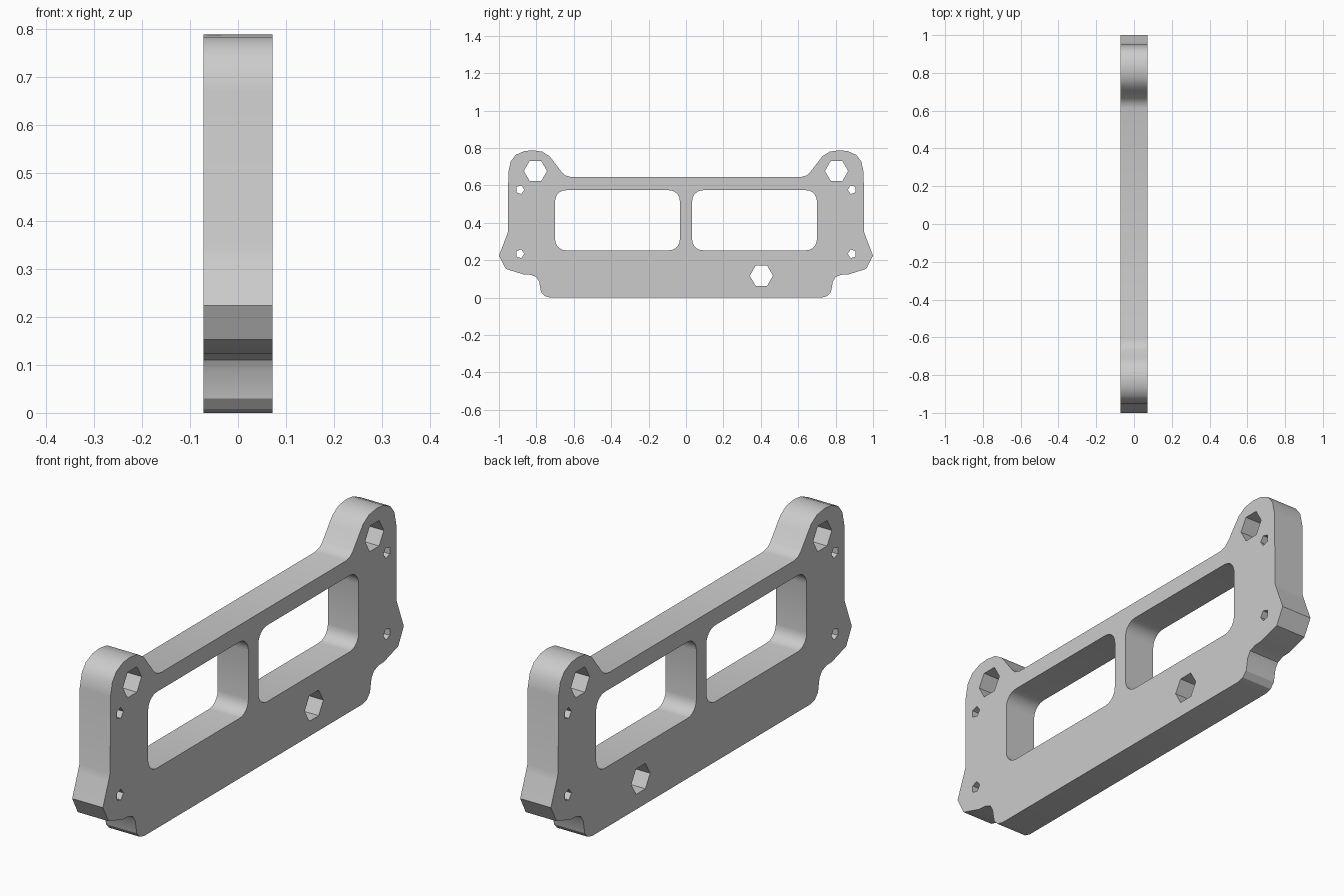
import bpy, bmesh
from math import cos, sin, pi, radians

cube = bpy.data.objects.get("Cube")
if cube:
    bpy.data.objects.remove(cube, do_unlink=True)

HALF_THICKNESS = 0.0715


def polygon(cy, cz, r, sides, start=0.0):
    """Regular polygon in the plate's plane."""
    return [(cy + r * cos(start + 2 * pi * i / sides),
             cz + r * sin(start + 2 * pi * i / sides)) for i in range(sides)]


def rounded_rect(y0, y1, z0, z1, r, steps=5):
    """Rectangle with rounded corners."""
    centres = [(y1 - r, z1 - r), (y0 + r, z1 - r), (y0 + r, z0 + r), (y1 - r, z0 + r)]
    return [(cy + r * cos(pi / 2 * (k + i / steps)), cz + r * sin(pi / 2 * (k + i / steps)))
            for k, (cy, cz) in enumerate(centres) for i in range(steps + 1)]


# Half outline: foot, side lug, upright, rounded ear, top rail
half = [(0.725, 0), (0.755, 0.008), (0.775, 0.03), (0.785, 0.085), (0.80, 0.11),
        (0.83, 0.122), (0.868, 0.124), (0.963, 0.153), (1.0, 0.224), (0.963, 0.32),
        (0.952, 0.35), (0.95, 0.67), (0.937, 0.728), (0.91, 0.763), (0.865, 0.783),
        (0.82, 0.788), (0.768, 0.78), (0.73, 0.756), (0.707, 0.727), (0.665, 0.672),
        (0.645, 0.653), (0.615, 0.645)]
loops = [half + [(-y, z) for y, z in reversed(half)]]

# Openings on both sides: windows, ear holes, small screw holes
for s in (1, -1):
    loops.append([(s * y, z) for y, z in rounded_rect(0.033, 0.70, 0.253, 0.574, 0.058)])
    loops.append(polygon(s * 0.805, 0.677, 0.062, 6))
    for z in (0.577, 0.234):
        loops.append([(s * y, z) for y, z in polygon(0.888, z, 0.024, 5, pi)])
# Single lower hole
loops.append(polygon(0.403, 0.117, 0.062, 6))

# Filled flat curve extruded to thickness
curve = bpy.data.curves.new("plate_profile", "CURVE")
curve.dimensions = "2D"
curve.fill_mode = "BOTH"
curve.extrude = HALF_THICKNESS
for pts in loops:
    spline = curve.splines.new("POLY")
    spline.points.add(len(pts) - 1)
    for p, (y, z) in zip(spline.points, pts):
        p.co = (y, z, 0, 1)
    spline.use_cyclic_u = True
profile = bpy.data.objects.new("plate_profile", curve)
bpy.context.collection.objects.link(profile)
bpy.context.view_layer.update()
mesh = bpy.data.meshes.new_from_object(
    profile.evaluated_get(bpy.context.evaluated_depsgraph_get()))
bpy.data.objects.remove(profile, do_unlink=True)

# Stand the plate up in the y-z plane and weld caps to walls
bm = bmesh.new()
bm.from_mesh(mesh)
for v in bm.verts:
    v.co = (v.co.z, v.co.x, v.co.y)
bmesh.ops.remove_doubles(bm, verts=bm.verts, dist=0.0005)
bmesh.ops.recalc_face_normals(bm, faces=bm.faces)
bm.to_mesh(mesh)
bm.free()

plate = bpy.data.objects.new("mounting_plate", mesh)
bpy.context.collection.objects.link(plate)

# Plain grey finish
grey = bpy.data.materials.new("plain_grey")
grey.use_nodes = True
color = (0.6, 0.6, 0.6, 1)
grey.diffuse_color = color
grey.node_tree.nodes["Principled BSDF"].inputs["Base Color"].default_value = color
mesh.materials.clear()
mesh.materials.append(grey)

bpy.ops.object.select_all(action="DESELECT")
plate.select_set(True)
bpy.context.view_layer.objects.active = plate
bpy.ops.object.shade_smooth_by_angle(angle=radians(31))
